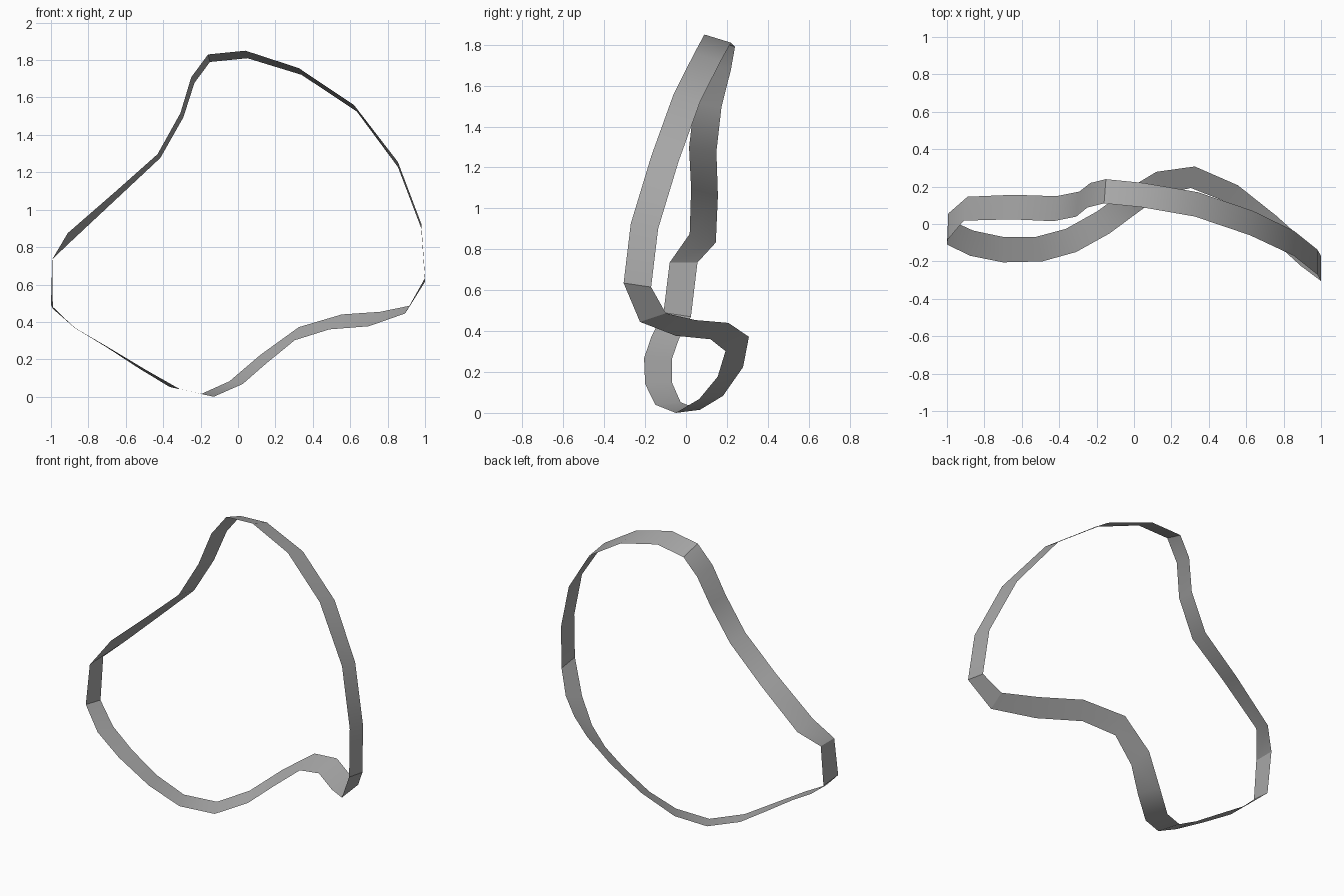
import bpy
import bmesh
from math import sqrt
from mathutils import Vector

cube = bpy.data.objects.get("Cube")
if cube:
    bpy.data.objects.remove(cube, do_unlink=True)

BAND_WIDTH = 0.136

# Front edge of the closed band, clockwise: x, y, z, then sideways and upward lean of the cross-section
top_arc = [
    (-.16, .11, 1.83, .01, -.04),
    (.04, .09, 1.85, .01, -.04),
    (.325, .04, 1.757, .015, -.036),
    (.62, -.06, 1.56, .015, -.035),
    (.855, -.17, 1.255, 0, -.027),
    (.98, -.27, .925, 0, -.025),
    (1, -.305, .635, 0, -.02),
]
lower_right_wave = [
    (.893, -.225, .445, .027, .042),
    (.7, -.05, .377, .06, .077),
    (.488, .12, .36, .067, .08),
    (.303, .193, .302, .022, .07),
    (.15, .155, .177, -.03, .047),
    (.025, .065, .068, -.07, .015),
]
bottom_arc = [
    (-.13, -.05, 0, -.066, .015),
    (-.31, -.15, .04, -.055, .012),
    (-.49, -.2, .142, -.037, .008),
    (-.7, -.205, .268, 0, -.005),
    (-.875, -.17, .37, .015, -.01),
    (-1, -.11, .49, .01, -.02),
]
left_side = [
    (-.993, -.08, .735, 0, 0),
    (-.91, .018, .875, .02, -.042),
    (-.655, .025, 1.097, .01, -.035),
    (-.43, .015, 1.297, .015, -.02),
    (-.308, .04, 1.516, .016, -.022),
    (-.25, .088, 1.708, .017, -.03),
]


def cross_section(x, y, z, side, rise):
    """Front and back corner of the band, a fixed width apart."""
    front = Vector((x, y, z))
    depth = sqrt(BAND_WIDTH ** 2 - side ** 2 - rise ** 2)
    return front, front + Vector((side, depth, rise))


# Closed ribbon of quads
bm = bmesh.new()
rungs = [[bm.verts.new(corner) for corner in cross_section(*station)]
         for station in top_arc + lower_right_wave + bottom_arc + left_side]
for (front_a, back_a), (front_b, back_b) in zip(rungs, rungs[1:] + rungs[:1]):
    bm.faces.new((front_a, front_b, back_b, back_a))

mesh = bpy.data.meshes.new("twisted_band")
bm.to_mesh(mesh)
bm.free()
band = bpy.data.objects.new("twisted_band", mesh)
bpy.context.collection.objects.link(band)

# Plain grey material
grey = bpy.data.materials.new("plain_grey")
grey.use_nodes = True
colour = (.4, .4, .4, 1)
grey.diffuse_color = colour
for node in grey.node_tree.nodes:
    if node.type == 'BSDF_PRINCIPLED':
        node.inputs["Base Color"].default_value = colour
mesh.materials.append(grey)

# Smooth along gentle bends, sharp at the tight corners
for other in bpy.context.selected_objects:
    other.select_set(False)
band.select_set(True)
bpy.context.view_layer.objects.active = band
bpy.ops.object.shade_smooth_by_angle()
